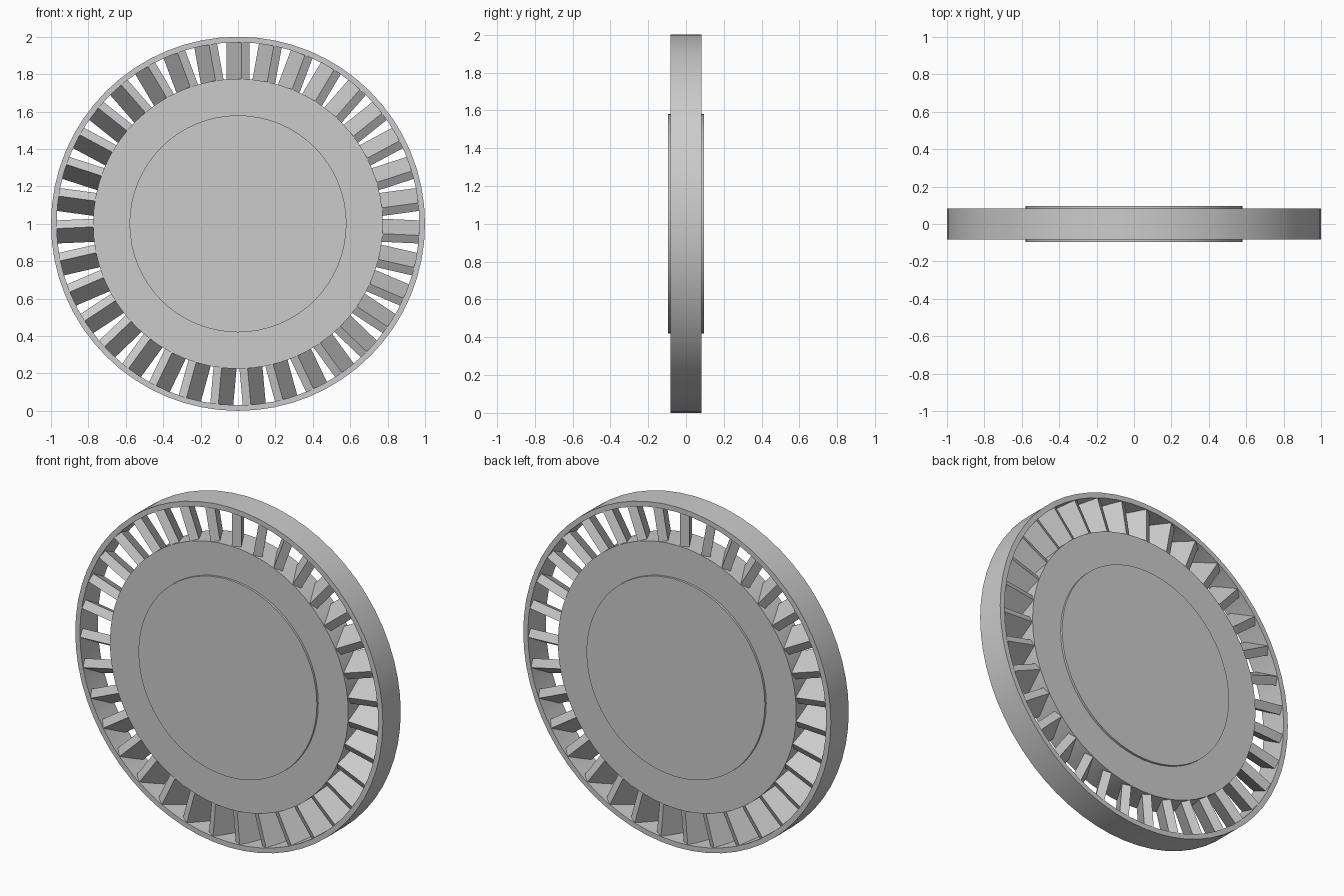
import bpy
import math
from mathutils import Matrix

cube = bpy.data.objects.get("Cube")
if cube:
    bpy.data.objects.remove(cube, do_unlink=True)

CENTRE = Matrix.Translation((0, 0, 1))
BLADES = 35
SEGMENTS = 64

grey = bpy.data.materials.new("plain_grey")
grey.use_nodes = True
colour = (0.6, 0.6, 0.6, 1)
grey.diffuse_color = colour
grey.node_tree.nodes["Principled BSDF"].inputs["Base Color"].default_value = colour


def finish(obj, name, smooth=True):
    obj.name = name
    obj.data.materials.append(grey)
    if smooth:
        bpy.ops.object.shade_smooth_by_angle(angle=math.radians(30))
    return obj


def disc(name, radius, half_depth):
    bpy.ops.mesh.primitive_cylinder_add(
        vertices=SEGMENTS, radius=radius, depth=2 * half_depth,
        location=(0, 0, 1), rotation=(math.pi / 2, 0, 0))
    return finish(bpy.context.object, name)


def ring(name, inner, outer, half_depth):
    # rectangular section swept around the wheel axis
    section = [(inner, -half_depth), (outer, -half_depth),
               (outer, half_depth), (inner, half_depth)]
    verts, faces = [], []
    for i in range(SEGMENTS):
        a = math.tau * i / SEGMENTS
        verts += [(r * math.sin(a), y, 1 + r * math.cos(a)) for r, y in section]
        n = (i + 1) % SEGMENTS
        for k in range(4):
            m = (k + 1) % 4
            faces.append((4 * i + k, 4 * i + m, 4 * n + m, 4 * n + k))
    mesh = bpy.data.meshes.new(name)
    mesh.from_pydata(verts, [], faces)
    obj = bpy.data.objects.new(name, mesh)
    bpy.context.collection.objects.link(obj)
    bpy.ops.object.select_all(action='DESELECT')
    obj.select_set(True)
    bpy.context.view_layer.objects.active = obj
    bpy.ops.object.mode_set(mode='EDIT')
    bpy.ops.mesh.select_all(action='SELECT')
    bpy.ops.mesh.normals_make_consistent(inside=False)
    bpy.ops.object.mode_set(mode='OBJECT')
    return finish(obj, name)


# Hub with a slightly raised round plate on both sides
disc("hub", 0.775, 0.083)
disc("raised_plate", 0.58, 0.096)

# Outer rim
ring("outer_rim", 0.97, 1.0, 0.083)

# Slanted blades between hub and rim
bpy.ops.mesh.primitive_cube_add(size=1)
blade = finish(bpy.context.object, "blade", smooth=False)
shape = (Matrix.Translation((0, 0, 0.87))
         @ Matrix.Rotation(math.radians(30), 4, 'Z')
         @ Matrix.Diagonal((0.05, 0.16, 0.215, 1)))
blade.data.transform(shape)
for i in range(BLADES):
    copy = blade if i == 0 else bpy.data.objects.new("blade", blade.data)
    if i:
        bpy.context.collection.objects.link(copy)
    copy.matrix_world = CENTRE @ Matrix.Rotation(math.tau * i / BLADES, 4, 'Y')
